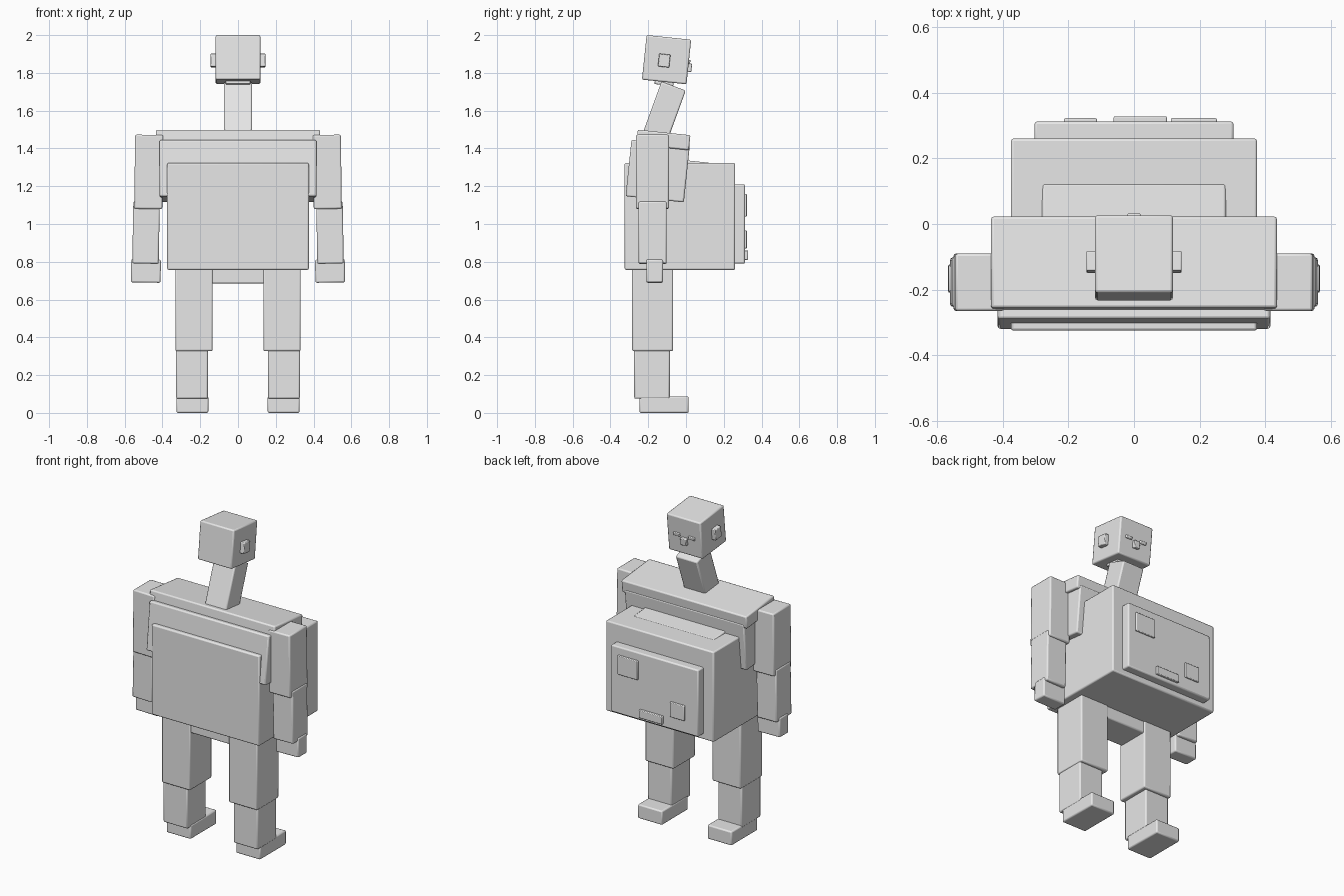
import bpy
import math
from mathutils import Matrix, Vector

if "Cube" in bpy.data.objects:
    bpy.data.objects.remove(bpy.data.objects["Cube"], do_unlink=True)

grey = bpy.data.materials.new("plain grey")
grey.use_nodes = True
grey.diffuse_color = (0.8, 0.8, 0.8, 1)
grey.node_tree.nodes["Principled BSDF"].inputs["Base Color"].default_value = (0.8, 0.8, 0.8, 1)

LEAN = math.radians(-6)


def box(name, center, size, pitch=0.0, roll=0.0, bevel=0.008):
    """Rounded box, pitched about x and rolled about y."""
    bpy.ops.mesh.primitive_cube_add(size=1, location=center, rotation=(pitch, roll, 0))
    ob = bpy.context.object
    ob.name = name
    ob.data.transform(Matrix.Diagonal((*size, 1)))
    ob.data.materials.append(grey)
    mod = ob.modifiers.new("soft edges", 'BEVEL')
    mod.width = bevel
    mod.segments = 2
    bpy.ops.object.shade_smooth_by_angle(angle=math.radians(40))
    return ob


def span(name, x, y, z, **kw):
    """Box given by its extents along each axis."""
    box(name, [(a + b) / 2 for a, b in (x, y, z)], [b - a for a, b in (x, y, z)], **kw)


# Head, with details placed in its tilted frame
HEAD = Vector((0, -0.103, 1.87))


def on_head(name, offset, size, bevel=0.004):
    turn = Matrix.Rotation(LEAN, 3, 'X')
    box(name, HEAD + turn @ Vector(offset), size, pitch=LEAN, bevel=bevel)


on_head("head", (0, 0, 0), (0.237, 0.237, 0.237), 0.008)
on_head("nose", (0, 0.122, -0.03), (0.04, 0.03, 0.045))
on_head("jaw_plate", (0, 0, -0.12), (0.13, 0.1, 0.03))
for side, s in (("left", 1), ("right", -1)):
    on_head(side + "_ear", (s * 0.125, -0.012, -0.006), (0.04, 0.06, 0.068))
    on_head(side + "_eye", (s * 0.052, 0.118, 0.002), (0.045, 0.016, 0.02))

# Neck and upper body
box("neck", (0, -0.122, 1.575), (0.15, 0.137, 0.33), pitch=math.radians(-20))
box("shoulder_yoke", (0, -0.12, 1.445), (0.87, 0.28, 0.08), pitch=LEAN)
box("chest", (0, -0.15, 1.28), (0.83, 0.31, 0.3), pitch=LEAN)
box("waist_wedge", (0, -0.035, 1.19), (0.56, 0.29, 0.3), pitch=LEAN)

# Large belly with its raised panel
span("belly", (-0.375, 0.375), (-0.325, 0.26), (0.757, 1.323))
span("belly_panel", (-0.303, 0.303), (0.22, 0.312), (0.79, 1.21))
span("large_panel_plate", (0.112, 0.252), (0.3, 0.322), (1.04, 1.16), bevel=0.004)
span("small_panel_plate", (-0.213, -0.113), (0.3, 0.322), (0.87, 0.965), bevel=0.004)
span("panel_handle", (-0.062, 0.1), (0.3, 0.328), (0.81, 0.86), bevel=0.004)

# Pelvis, then mirrored arms and legs
span("pelvis", (-0.32, 0.32), (-0.275, -0.075), (0.685, 0.8))
for side, s in (("left", 1), ("right", -1)):
    def limb(part, x, y, z, splay=0.0):
        span(side + part, sorted((s * x[0], s * x[1])), y, z, roll=-s * math.radians(splay))

    limb("_upper_arm", (0.398, 0.547), (-0.265, -0.09), (1.08, 1.472), 0.8)
    limb("_lower_arm", (0.417, 0.557), (-0.252, -0.102), (0.79, 1.118), 1)
    limb("_hand", (0.409, 0.566), (-0.21, -0.122), (0.69, 0.812), 1)
    limb("_thigh", (0.134, 0.332), (-0.285, -0.068), (0.327, 0.8))
    limb("_shin", (0.16, 0.328), (-0.274, -0.086), (0.075, 0.36))
    limb("_foot", (0.157, 0.326), (-0.246, 0.014), (0.0, 0.088))
